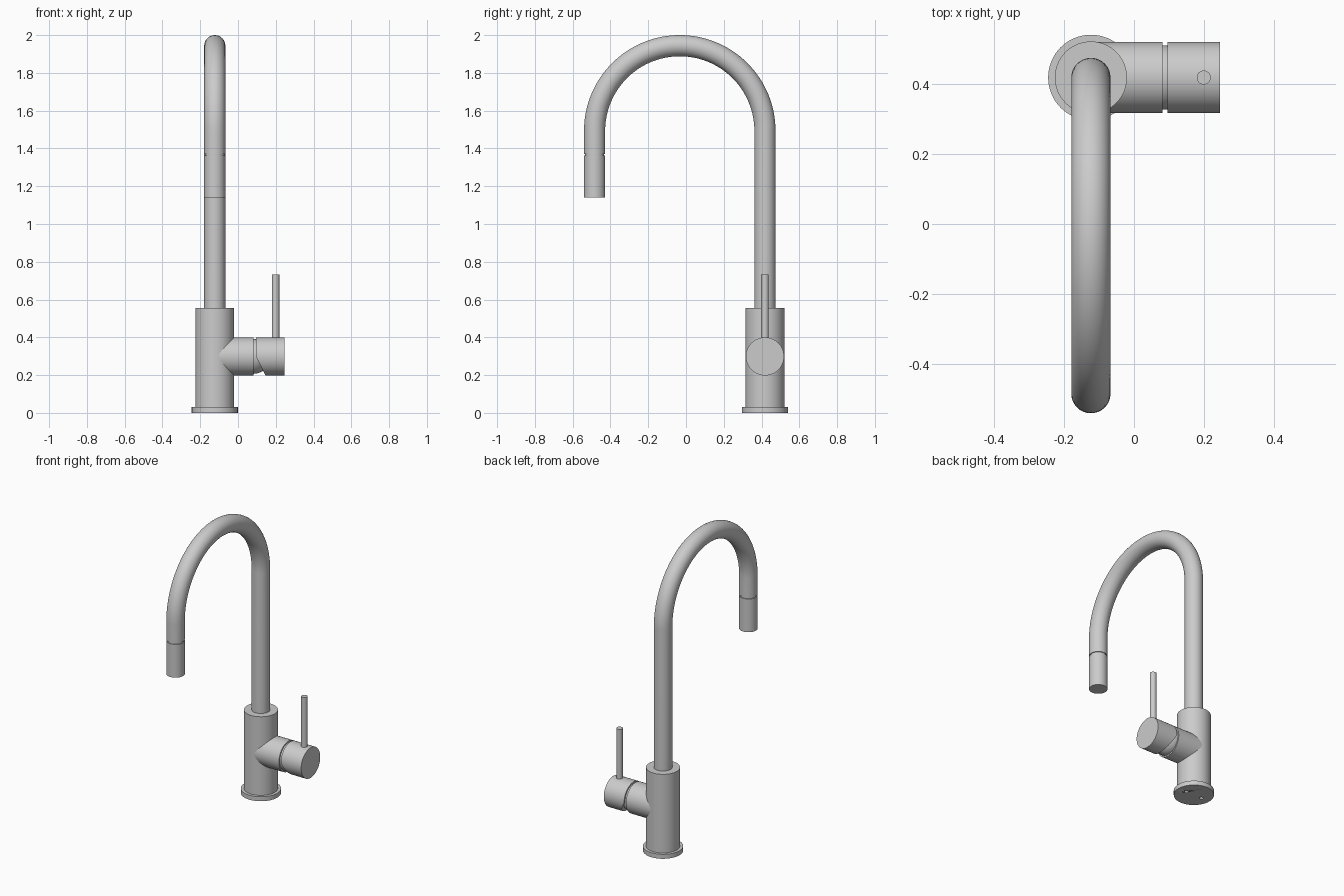
import bpy, bmesh, math
from mathutils import Vector, Matrix

if "Cube" in bpy.data.objects:
    bpy.data.objects.remove(bpy.data.objects["Cube"])

CX, CY = -0.123, 0.418      # axis of the tap body
VZ = 0.299                  # height of the side valve axis
TUBE_R = 0.056


def finish(obj):
    bpy.ops.object.select_all(action='DESELECT')
    obj.select_set(True)
    bpy.context.view_layer.objects.active = obj
    bpy.ops.object.shade_smooth_by_angle(angle=math.radians(30))
    return obj


def add_mesh(name, bm):
    bmesh.ops.recalc_face_normals(bm, faces=bm.faces)
    mesh = bpy.data.meshes.new(name)
    bm.to_mesh(mesh)
    bm.free()
    obj = bpy.data.objects.new(name, mesh)
    bpy.context.collection.objects.link(obj)
    return finish(obj)


def rod_bmesh(radius, start, end, sides=64):
    a, b = Vector(start), Vector(end)
    turn = (b - a).to_track_quat('Z', 'Y').to_matrix().to_4x4()
    bm = bmesh.new()
    bmesh.ops.create_cone(bm, cap_ends=True, segments=sides, radius1=radius,
                          radius2=radius, depth=(b - a).length,
                          matrix=Matrix.Translation((a + b) / 2) @ turn)
    return bm


def rod(name, radius, start, end, sides=64):
    return add_mesh(name, rod_bmesh(radius, start, end, sides))


# Base flange with two small holes underneath
flange = rod("base_flange", 0.122, (CX, CY, 0), (CX, CY, 0.03))
for i, side in enumerate((-1, 1)):
    x = CX + side * 0.06
    cutter = rod(f"hole_cutter_{i}", 0.012, (x, CY, -0.02), (x, CY, 0.026), 24)
    cutter.hide_render = True
    cutter.hide_set(True)
    mod = flange.modifiers.new("hole", 'BOOLEAN')
    mod.operation = 'DIFFERENCE'
    mod.solver = 'EXACT'
    mod.object = cutter

# Body column
rod("body", 0.103, (CX, CY, 0.03), (CX, CY, 0.556))

# Side valve housing and the ball the handle turns on
rod("valve_housing", 0.101, (CX, CY, VZ), (0.081, CY, VZ))
bm = bmesh.new()
bmesh.ops.create_uvsphere(bm, u_segments=48, v_segments=32, radius=0.092,
                          matrix=Matrix.Translation((0.081, CY, VZ))
                          @ Matrix.Rotation(math.pi / 2, 4, 'Y'))
add_mesh("valve_ball", bm)

# Handle cap, its lower inner edge cut off at a slant
bm = rod_bmesh(0.101, (0.095, CY, VZ), (0.245, CY, VZ))
cut = bmesh.ops.bisect_plane(bm, geom=bm.verts[:] + bm.edges[:] + bm.faces[:],
                             plane_co=(0.0945, CY, VZ), plane_no=(2, 0, 1),
                             clear_inner=True)
edges = [e for e in cut['geom_cut'] if isinstance(e, bmesh.types.BMEdge)]
bmesh.ops.holes_fill(bm, edges=[e for e in bm.edges if e.is_boundary], sides=0)
add_mesh("handle_cap", bm)

# Lever
rod("lever", 0.02, (0.199, CY, VZ), (0.199, CY, 0.732), 32)

# Gooseneck spout swept along a half circle
end_y = -0.54 + TUBE_R
arc_r = (CY - end_y) / 2
arc_y, arc_z = (CY + end_y) / 2, 2 - TUBE_R - arc_r
path = [(CX, CY, 0.54)]
for i in range(65):
    a = math.pi * i / 64
    path.append((CX, arc_y + arc_r * math.cos(a), arc_z + arc_r * math.sin(a)))
path.append((CX, end_y, 1.371))
curve = bpy.data.curves.new("spout", 'CURVE')
curve.dimensions = '3D'
curve.bevel_depth = TUBE_R
curve.bevel_resolution = 14
curve.use_fill_caps = True
spline = curve.splines.new('POLY')
spline.points.add(len(path) - 1)
for point, co in zip(spline.points, path):
    point.co = (*co, 1)
spout = bpy.data.objects.new("spout", curve)
bpy.context.collection.objects.link(spout)
bpy.ops.object.select_all(action='DESELECT')
spout.select_set(True)
bpy.context.view_layer.objects.active = spout
bpy.ops.object.convert(target='MESH')
finish(bpy.context.object)

# Recessed joint and spray head
rod("spray_joint", 0.051, (CX, end_y, 1.35), (CX, end_y, 1.38))
rod("spray_head", TUBE_R, (CX, end_y, 1.14), (CX, end_y, 1.362))
